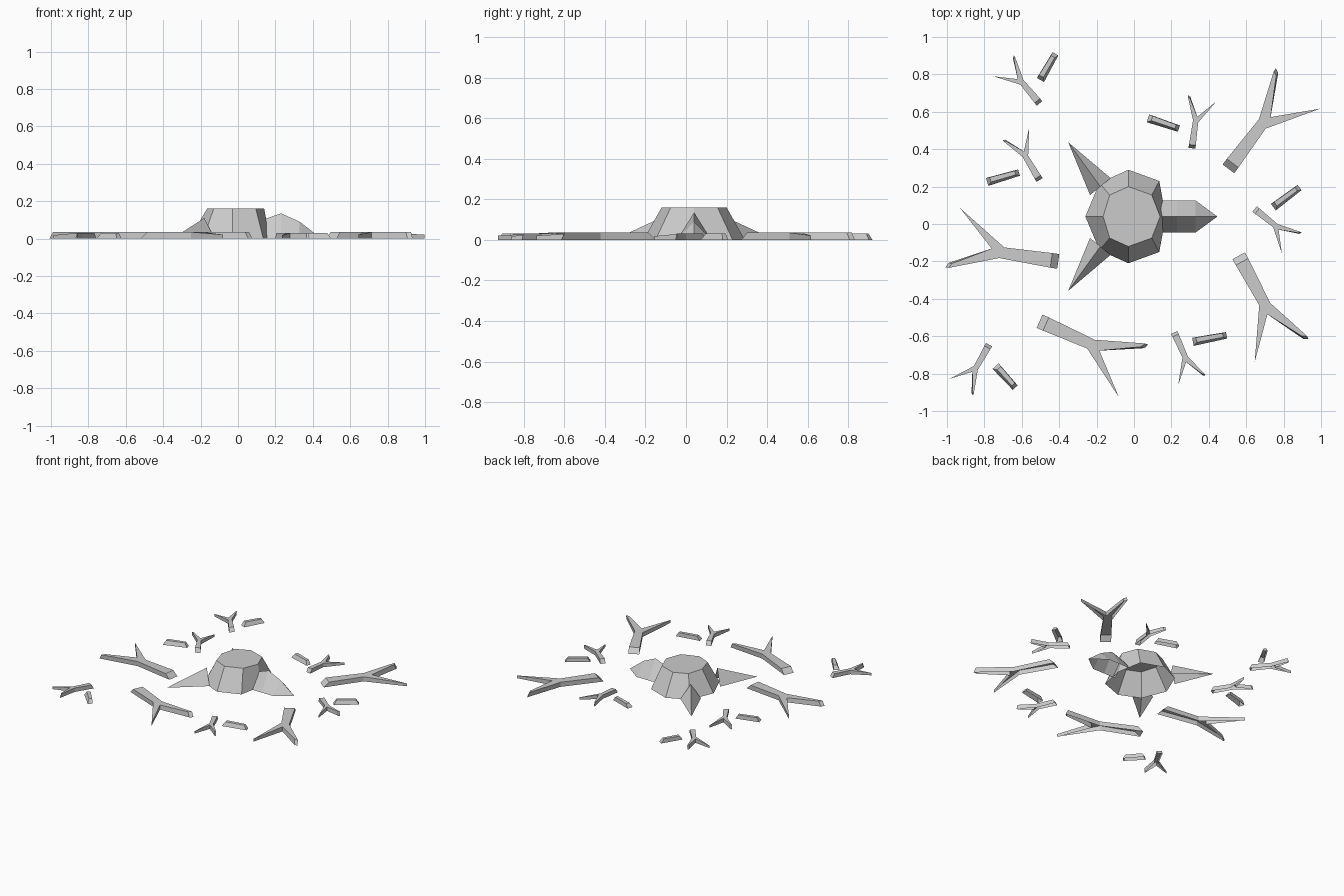
import bpy
from mathutils import Vector

cube = bpy.data.objects.get("Cube")
if cube:
    bpy.data.objects.remove(cube)

stone = bpy.data.materials.new("stone grey")
stone.use_nodes = True
GREY = (0.6, 0.6, 0.6, 1)
stone.diffuse_color = GREY
stone.node_tree.nodes["Principled BSDF"].inputs["Base Color"].default_value = GREY


def add_mesh(name, verts, faces):
    mesh = bpy.data.meshes.new(name)
    mesh.from_pydata(verts, [], faces)
    mesh.materials.append(stone)
    obj = bpy.data.objects.new(name, mesh)
    bpy.context.collection.objects.link(obj)
    return obj


def shell(name, lower, upper):
    """Open-bottomed block: walls between two counter-clockwise rings and a flat top."""
    n = len(lower)
    walls = [(i, (i + 1) % n, n + (i + 1) % n, n + i) for i in range(n)]
    return add_mesh(name, lower + upper, walls + [tuple(range(n, 2 * n))])


def ridge(name, path):
    """Open-bottomed tent along a path of (centre, half-width vector, height)."""
    verts, faces = [], []
    for centre, half, height in path:
        verts += [centre + half, centre + Vector((0, 0, height)), centre - half]
    for i in range(0, len(verts) - 3, 3):
        for k in (i, i + 1):
            faces.append((k, k + 1, k + 4, k + 3))
    return add_mesh(name, verts, faces)


# Central eight-sided mound
MID = Vector((-0.03, 0.04, 0))
half_plan = [(-0.23, 0), (-0.155, 0.18), (0, 0.25), (0.165, 0.19), (0.2, 0)]
half_top = [(-0.135, 0), (-0.1, 0.115), (0, 0.16), (0.125, 0.115), (0.17, 0)]


def full_ring(half, z):
    pts = half + [(x, -y) for x, y in half[-2:0:-1]]
    return [MID + Vector((x, y, z)) for x, y in reversed(pts)]


shell("mound", full_ring(half_plan, 0), full_ring(half_top, 0.16))

# Blunt ridge on the left of the mound
side = Vector((0, 0.085, 0))
ridge("side_ridge", [
    (MID + Vector((0.16, 0, 0)), side, 0.1),
    (MID + Vector((0.26, 0, 0)), side, 0.135),
    (MID + Vector((0.36, 0, 0)), side, 0.09),
    (MID + Vector((0.475, 0, 0)), side * 0.01, 0.001),
])

# Two sharp spikes, mirrored front to back
for label, s in (("back", 1), ("front", -1)):
    root = MID + Vector((-0.15, 0.16 * s, 0))
    tip = MID + Vector((-0.32, 0.395 * s, 0))
    half = Vector((0.055, 0.045 * s, 0)) * s
    ridge(label + "_spike", [(root, half, 0.11), (tip, half * 0.01, 0.001)])

# Forked shards: one outline, root at 0, fork at 1, fitted between root and blunt end
FORK = [complex(0, -0.125), complex(0.94, -0.1), complex(1.78, -0.65),
        complex(1.15, -0.05), complex(1.84, 0.3), complex(1.88, 0.38),
        complex(1, 0.09), complex(0, 0.125)]
FORK_END = complex(1.86, 0.34)
END_POINTS = {0: 0.12, 7: 0.12, 4: -0.06, 5: -0.06}


def fork(name, root, end, height, flip=False):
    a, b = complex(*root), complex(*end)
    outline = [p.conjugate() for p in reversed(FORK)] if flip else FORK
    target = FORK_END.conjugate() if flip else FORK_END
    n = len(FORK)
    lower, upper = [], []
    for i, p in enumerate(outline):
        k = n - 1 - i if flip else i
        q = a + (b - a) / target * p
        t = a + (b - a) / target * (p + END_POINTS.get(k, 0))
        lower.append(Vector((q.real, q.imag, 0)))
        upper.append(Vector((t.real, t.imag, height * (0.6 if k == 2 else 1))))
    shell(name, lower, upper)


large = [((0.505, 0.295), (0.765, 0.82)), ((0.56, -0.17), (0.92, -0.615)),
         ((-0.505, -0.52), (0.065, -0.655)), ((-0.405, -0.2), (-1, -0.22))]
small = [((-0.505, 0.235), (-0.695, 0.45)), ((0.31, 0.405), (0.295, 0.685)),
         ((0.645, 0.08), (0.89, -0.05)), ((0.215, -0.58), (0.375, -0.81)),
         ((-0.775, -0.645), (-0.865, -0.91))]
for i, (root, end) in enumerate(large):
    fork(f"large_forked_shard_{i + 1}", root, end, 0.035)
for i, (root, end) in enumerate(small):
    fork(f"small_forked_shard_{i + 1}", root, end, 0.03)
fork("mirrored_forked_shard", (-0.505, 0.645), (-0.645, 0.895), 0.03, flip=True)

# Short straight splinters with sloping ends and sides
splinters = [((-0.5, 0.77), (-0.42, 0.91)), ((0.075, 0.565), (0.24, 0.51)),
             ((-0.785, 0.225), (-0.615, 0.275)), ((0.745, 0.09), (0.885, 0.195)),
             ((0.315, -0.63), (0.495, -0.595)), ((-0.74, -0.76), (-0.635, -0.875))]
for i, (start, end) in enumerate(splinters):
    a, b = Vector((*start, 0)), Vector((*end, 0))
    along = (b - a).normalized()
    across = Vector((-along.y, along.x, 0)) * 0.022
    up = Vector((0, 0, 0.03))
    inset = along * 0.02
    lower = [a - across, b - across * 0.8, b + across * 0.8, a + across]
    upper = [a + inset - across * 0.3 + up, b - inset - across * 0.3 + up,
             b - inset + across * 0.7 + up, a + inset + across * 0.9 + up]
    shell(f"splinter_{i + 1}", lower, upper)
